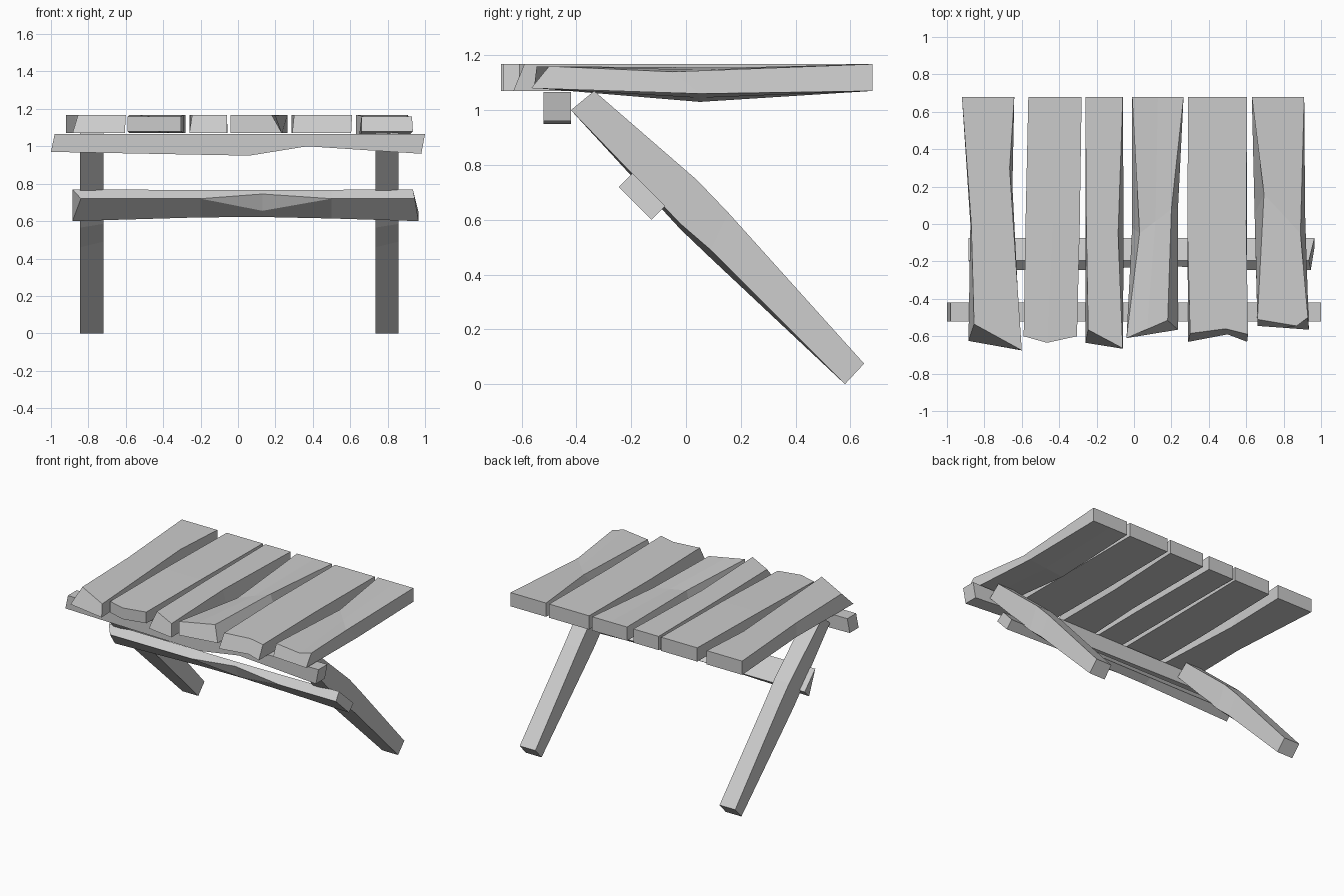
import bpy, bmesh
from mathutils import Vector

cube = bpy.data.objects.get("Cube")
if cube:
    bpy.data.objects.remove(cube, do_unlink=True)

GREY = (0.6, 0.6, 0.6, 1)
wood = bpy.data.materials.new("plain grey wood")
wood.use_nodes = True
wood.diffuse_color = GREY
wood.node_tree.nodes["Principled BSDF"].inputs["Base Color"].default_value = GREY

TOP, UNDER, BACK = 1.168, 1.07, 0.68


def loft(name, sections):
    """Skin matching rings of points and cap both ends."""
    bm = bmesh.new()
    rings = [[bm.verts.new(p) for p in ring] for ring in sections]
    n = len(rings[0])
    for a, b in zip(rings, rings[1:]):
        for i in range(n):
            j = (i + 1) % n
            bm.faces.new((a[i], a[j], b[j], b[i]))
    bm.faces.new(rings[0])
    bm.faces.new(rings[-1])
    bmesh.ops.remove_doubles(bm, verts=bm.verts, dist=0.0005)
    bmesh.ops.recalc_face_normals(bm, faces=bm.faces)
    mesh = bpy.data.meshes.new(name)
    bm.to_mesh(mesh)
    bm.free()
    mesh.materials.append(wood)
    obj = bpy.data.objects.new(name, mesh)
    bpy.context.collection.objects.link(obj)
    return obj


def row(points, z_left, z_right):
    """Left, middle and right points of one plank edge."""
    left, right = Vector((*points[0], z_left)), Vector((*points[-1], z_right))
    middle = (left + right) / 2
    if len(points) == 3:
        middle.x, middle.y = points[1]
    return [left, middle, right]


def plank(name, back, mid_top, mid_under, front_top, front_under,
          top_z=(TOP, TOP), under_z=(UNDER, UNDER), front_z=(TOP, UNDER)):
    ends = [(x, BACK) for x in back]
    loft(name, [
        row(ends, TOP, TOP) + row(ends, UNDER, UNDER)[::-1],
        row(mid_top, *top_z) + row(mid_under, *under_z)[::-1],
        row(front_top, front_z[0], front_z[0])
        + row(front_under, front_z[1], front_z[1])[::-1],
    ])


# Tabletop planks, from the model's right to its left
plank("plank_outer_right", back=(-.92, -.64),
      mid_top=[(-.87, 0), (-.665, .3)], mid_under=[(-.875, 0), (-.65, .2)],
      front_top=[(-.855, -.535), (-.60, -.675)],
      front_under=[(-.885, -.625), (-.605, -.675)])

plank("plank_middle_right", back=(-.565, -.28),
      mid_top=[(-.58, 0), (-.29, 0)], mid_under=[(-.58, 0), (-.29, 0)],
      front_top=[(-.59, -.60), (-.465, -.635), (-.305, -.60)],
      front_under=[(-.59, -.60), (-.465, -.635), (-.305, -.60)],
      front_z=(1.16, 1.08))

plank("plank_inner_right", back=(-.26, -.06),
      mid_top=[(-.255, 0), (-.085, -.05)], mid_under=[(-.26, 0), (-.055, -.05)],
      front_top=[(-.245, -.565), (-.06, -.665)],
      front_under=[(-.26, -.635), (-.06, -.667)])

plank("plank_inner_left", back=(-.01, .265),
      mid_top=[(.03, -.05), (.20, .08)], mid_under=[(-.01, -.02), (.235, .08)],
      front_top=[(-.04, -.61), (.18, -.515)],
      front_under=[(-.04, -.61), (.235, -.565)],
      top_z=(1.14, 1.165))

plank("plank_middle_left", back=(.29, .605),
      mid_top=[(.285, 0), (.60, 0)], mid_under=[(.285, 0), (.605, 0)],
      front_top=[(.30, -.585), (.49, -.56), (.61, -.59)],
      front_under=[(.29, -.63), (.50, -.59), (.605, -.63)])

plank("plank_outer_left", back=(.63, .91),
      mid_top=[(.695, .16), (.89, -.05)], mid_under=[(.645, .05), (.915, .05)],
      front_top=[(.66, -.51), (.87, -.545), (.93, -.50)],
      front_under=[(.66, -.545), (.80, -.555), (.935, -.565)],
      top_z=(1.155, 1.14), under_z=(1.03, 1.06), front_z=(1.16, 1.08))

# Beam under the front of the planks
loft("front_beam", [
    [(top_x, -.52, 1.067), (top_x, -.42, 1.067),
     (low_x, -.42, low_z), (low_x, -.52, low_z)]
    for top_x, low_x, low_z in [(-.98, -1, .97), (.06, .06, .95),
                                (.37, .37, 1.0), (1, .98, .96)]])


# Tilted brace across the legs, with a chipped front edge
def brace_ring(x_top, x_front, x_low, lift=0, chip=0):
    return [(x_top, -.195, .77 - lift / 5),
            (x_front, -.245 + chip * .025, .72 + chip * .025),
            (x_front, -.245 + chip * .065, .72 - chip * .065),
            (x_low, -.125, .60 + lift),
            (x_low, -.075, .65)]


loft("cross_brace", [
    brace_ring(-.885, -.84, -.885),
    brace_ring(-.2, -.2, -.2, lift=.02),
    brace_ring(.13, .13, .13, lift=.022, chip=1),
    brace_ring(.5, .5, .5, lift=.014),
    brace_ring(.935, .945, .965)])

# Slanted legs, slightly bowed: upper (y, z), lower (y, z), lower lift on +x
LEG_PATH = [((-.335, 1.07), (-.42, 1.0), 0),
            ((.04, .745), (-.02, .565), .02),
            ((.155, .625), (.09, .46), .03),
            ((.65, .075), (.58, 0), 0)]
for name, x in [("right_leg", -.782), ("left_leg", .797)]:
    loft(name, [
        [(x - .062, *upper), (x + .062 - lift / 3, *upper),
         (x + .062, lower[0], lower[1] + lift), (x - .062, *lower)]
        for upper, lower, lift in LEG_PATH])
